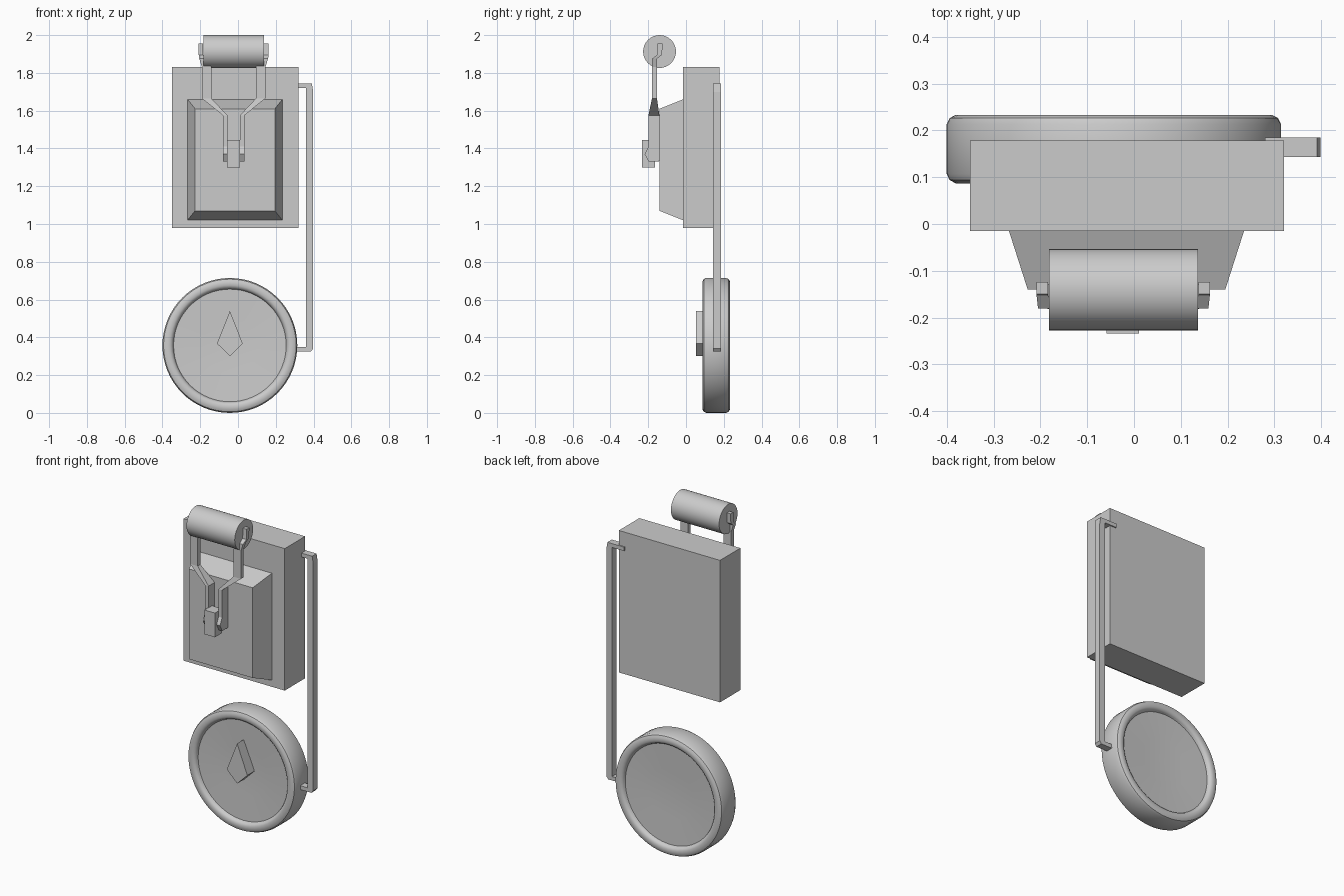
import bpy, bmesh, math
from mathutils import Vector

if "Cube" in bpy.data.objects:
    bpy.data.objects.remove(bpy.data.objects["Cube"])


def finish(name, bm, smooth=False):
    bmesh.ops.recalc_face_normals(bm, faces=bm.faces[:])
    me = bpy.data.meshes.new(name)
    bm.to_mesh(me)
    bm.free()
    ob = bpy.data.objects.new(name, me)
    bpy.context.collection.objects.link(ob)
    if smooth:
        bpy.ops.object.select_all(action='DESELECT')
        ob.select_set(True)
        bpy.context.view_layer.objects.active = ob
        bpy.ops.object.shade_smooth_by_angle(angle=math.radians(35))
    return ob


def loft(name, rings, smooth=False):
    """Skin a list of equal-length point rings and cap both ends."""
    bm = bmesh.new()
    vs = [[bm.verts.new(p) for p in r] for r in rings]
    n = len(vs[0])
    for a, b in zip(vs, vs[1:]):
        for i in range(n):
            j = (i + 1) % n
            bm.faces.new((a[i], a[j], b[j], b[i]))
    bm.faces.new(vs[0])
    bm.faces.new(vs[-1])
    return finish(name, bm, smooth)


def rect_xz(x0, x1, z0, z1, y):
    return [(x0, y, z0), (x1, y, z0), (x1, y, z1), (x0, y, z1)]


def rect_xy(cx, cy, z, wx, wy):
    return [(cx + sx * wx / 2, cy + sy * wy / 2, z)
            for sx, sy in ((-1, -1), (1, -1), (1, 1), (-1, 1))]


def box(name, x0, x1, y0, y1, z0, z1):
    return loft(name, [rect_xz(x0, x1, z0, z1, y0), rect_xz(x0, x1, z0, z1, y1)])


# Main case and bevelled front panel
box("case", -0.35, 0.32, -0.015, 0.178, 0.98, 1.83)
loft("front_panel", [rect_xz(-0.267, 0.235, 1.02, 1.66, -0.015),
                     rect_xz(-0.227, 0.195, 1.07, 1.61, -0.14)])

# Handle roller
N = 32
loft("handle_roller", [[(x, -0.14 + 0.087 * math.cos(2 * math.pi * i / N),
                         1.913 + 0.087 * math.sin(2 * math.pi * i / N)) for i in range(N)]
                       for x in (-0.182, 0.137)], True)

# Two forked handle arms: offset from centre, y, z, width, depth
CX = -0.023
arm = [(0.173, -0.137, 1.955, 0.024, 0.026),
       (0.173, -0.140, 1.895, 0.024, 0.026),
       (0.162, -0.167, 1.875, 0.040, 0.026),
       (0.143, -0.167, 1.830, 0.050, 0.026),
       (0.143, -0.167, 1.665, 0.050, 0.026),
       (0.045, -0.170, 1.575, 0.024, 0.058),
       (0.045, -0.170, 1.410, 0.024, 0.058),
       (0.045, -0.180, 1.370, 0.024, 0.078),
       (0.045, -0.170, 1.330, 0.024, 0.055)]
for s, side in ((-1, "left"), (1, "right")):
    loft(side + "_handle_arm", [rect_xy(CX + s * d, y, z, wx, wy) for d, y, z, wx, wy in arm])

# Latch block and its pivot between the arms
box("latch_block", -0.059, 0.011, -0.234, -0.165, 1.30, 1.445)
box("latch_pivot", -0.078, 0.032, -0.185, -0.135, 1.335, 1.375)

# Bent side rod joining case and disc
path = [(0.28, 1.735), (0.398, 1.735), (0.398, 0.34), (0.386, 0.325), (0.30, 0.325),
        (0.30, 0.35), (0.361, 0.348), (0.361, 1.72), (0.28, 1.72)]
path[0:2] = [(0.28, 1.743), (0.391, 1.743), (0.398, 1.70)]
bm = bmesh.new()
f = bm.faces.new([bm.verts.new((x, 0.143, z)) for x, z in path])
ext = bmesh.ops.extrude_face_region(bm, geom=[f])
bmesh.ops.translate(bm, vec=(0, 0.042, 0),
                    verts=[v for v in ext["geom"] if isinstance(v, bmesh.types.BMVert)])
bmesh.ops.triangulate(bm, faces=[g for g in bm.faces if len(g.verts) > 4])
finish("side_rod", bm)

# Dished disc: half profile (radius, distance from mid plane), mirrored and spun
C = Vector((-0.043, 0.16, 0.357))
half = [(0, 0.038), (0.15, 0.044), (0.298, 0.050), (0.302, 0.060), (0.306, 0.067), (0.318, 0.073),
        (0.338, 0.073), (0.351, 0.066), (0.357, 0.053)]
half = [(r, d) for r, d in half]
profile = [(r, -d) for r, d in half] + [(r, d) for r, d in reversed(half)]
bm = bmesh.new()
pv = [bm.verts.new(C + Vector((r, d, 0))) for r, d in profile]
pe = [bm.edges.new(p) for p in zip(pv, pv[1:])]
bmesh.ops.spin(bm, geom=pv + pe, cent=C, axis=(0, 1, 0), angle=2 * math.pi, steps=64)
bmesh.ops.remove_doubles(bm, verts=bm.verts[:], dist=0.0005)
finish("disc", bm, True)

# Kite-shaped ornament on the disc
kite = [(-0.043, 0.30), (0.025, 0.367), (-0.043, 0.54), (-0.111, 0.367)]
loft("kite_ornament", [[(x, y, z) for x, z in kite] for y in (0.053, 0.125)])
